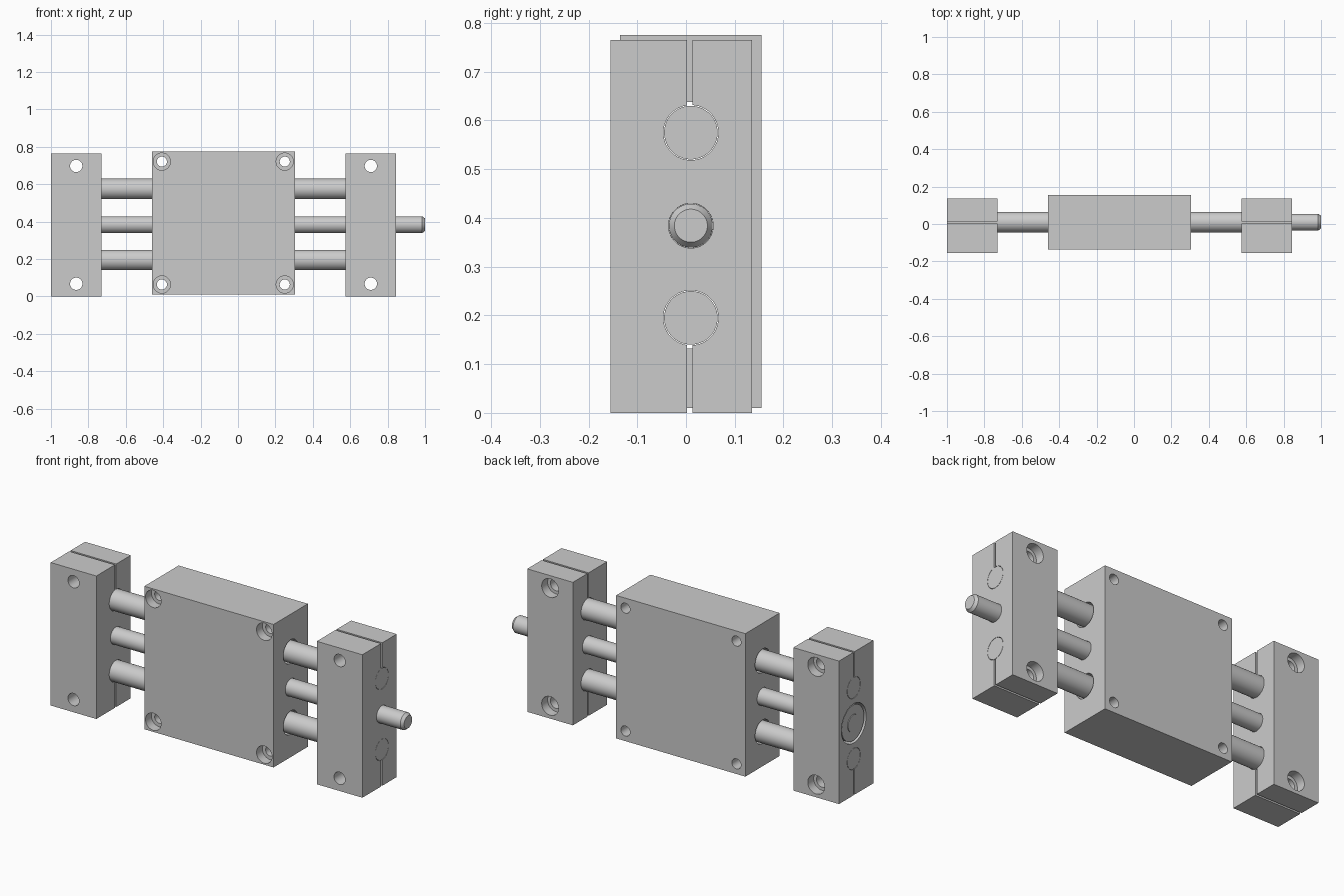
import bpy, bmesh, math

if "Cube" in bpy.data.objects:
    bpy.data.objects.remove(bpy.data.objects["Cube"])

AXIS_Y, MID_Z = 0.01, 0.384          # common centre line of the rods
ROD_Z = (0.195, 0.575)               # heights of the two guide rods


def finish(bm, name, smooth=True):
    bmesh.ops.recalc_face_normals(bm, faces=bm.faces)
    mesh = bpy.data.meshes.new(name)
    bm.to_mesh(mesh)
    bm.free()
    obj = bpy.data.objects.new(name, mesh)
    bpy.context.collection.objects.link(obj)
    if smooth:
        smooth_sharp(obj)
    return obj


def smooth_sharp(obj):
    bpy.ops.object.select_all(action='DESELECT')
    bpy.context.view_layer.objects.active = obj
    obj.select_set(True)
    bpy.ops.object.shade_smooth_by_angle(angle=math.radians(32))


def box(name, lo, hi):
    bm = bmesh.new()
    bmesh.ops.create_cube(bm, size=1)
    for v in bm.verts:
        v.co = [lo[i] + (v.co[i] + 0.5) * (hi[i] - lo[i]) for i in range(3)]
    return finish(bm, name, False)


def turned(name, profile, axis, a, z, sides=32, ring=False):
    """Turn (position, radius) points around an x or y line through (a, z)."""
    bm = bmesh.new()
    loops = []
    for pos, r in profile:
        loop = []
        for i in range(sides):
            t = math.tau * (i + 0.5) / sides
            u, w = a + r * math.cos(t), z + r * math.sin(t)
            loop.append(bm.verts.new((pos, u, w) if axis == 'x' else (u, pos, w)))
        loops.append(loop)
    pairs = list(zip(loops, loops[1:]))
    if ring:
        pairs.append((loops[-1], loops[0]))
    else:
        bm.faces.new(loops[0])
        bm.faces.new(loops[-1])
    for p, q in pairs:
        for i in range(sides):
            j = (i + 1) % sides
            bm.faces.new((p[i], p[j], q[j], q[i]))
    return finish(bm, name)


def cut(obj, cutter):
    cutter.hide_render = True
    mod = obj.modifiers.new("cut", 'BOOLEAN')
    mod.operation, mod.solver, mod.object = 'DIFFERENCE', 'EXACT', cutter
    bpy.context.view_layer.objects.active = obj
    bpy.ops.object.modifier_apply(modifier=mod.name)
    bpy.data.objects.remove(cutter)


# End blocks: clamp slots, rod bores, bolt holes counterbored from the back
def end_block(name, x0, x1):
    block = box(name, (x0, -0.155, 0), (x1, 0.135, 0.765))
    for z in ROD_Z:
        cut(block, turned("bore", [(x0 - 1, 0.0565), (x1 + 1, 0.0565)], 'x', AXIS_Y, z))
    cut(block, turned("bore", [(x0 - 1, 0.046), (x1 + 1, 0.046)], 'x', AXIS_Y, MID_Z))
    for lo, hi in ((-0.1, 0.15), (0.62, 0.9)):
        cut(block, box("slot", (x0 - 1, 0.002, lo), (x1 + 1, 0.013, hi)))
    for z in (0.068, 0.698):
        cut(block, turned("bolt", [(-0.3, 0.033), (0.085, 0.033), (0.085, 0.05), (0.3, 0.05)],
                          'y', (x0 + x1) / 2, z))
    return block


left = end_block("left_end_block", -1.0, -0.73)
cut(left, turned("seat", [(-1.2, 0.105), (-0.9, 0.105)], 'x', AXIS_Y, MID_Z))
right = end_block("right_end_block", 0.575, 0.845)

# Carriage: clearance bores and corner bolts counterbored from the front
carriage = box("carriage", (-0.46, -0.135, 0.01), (0.305, 0.155, 0.775))
for z, r in ((ROD_Z[0], 0.063), (ROD_Z[1], 0.063), (MID_Z, 0.046)):
    cut(carriage, turned("bore", [(-1, r), (1, r)], 'x', AXIS_Y, z))
for x in (-0.407, 0.25):
    for z in (0.064, 0.721):
        cut(carriage, turned("bolt", [(-0.3, 0.046), (-0.085, 0.046), (-0.085, 0.027), (0.3, 0.027)],
                             'y', x, z))
for part in (left, right, carriage):
    smooth_sharp(part)

# Guide rods, flush with the outer faces of the end blocks
for label, z in zip(("lower", "upper"), ROD_Z):
    turned(label + "_guide_rod", [(-1.0, 0.055), (0.845, 0.055)], 'x', AXIS_Y, z)

# Drive shaft with chamfered tip
turned("drive_shaft", [(-0.998, 0.045), (0.985, 0.045), (1.0, 0.034)], 'x', AXIS_Y, MID_Z)

# Bearing set into the left block
turned("shaft_bearing", [(-0.995, 0.0455), (-0.995, 0.095), (-0.9, 0.095), (-0.9, 0.0455)],
       'x', AXIS_Y, MID_Z, ring=True)
